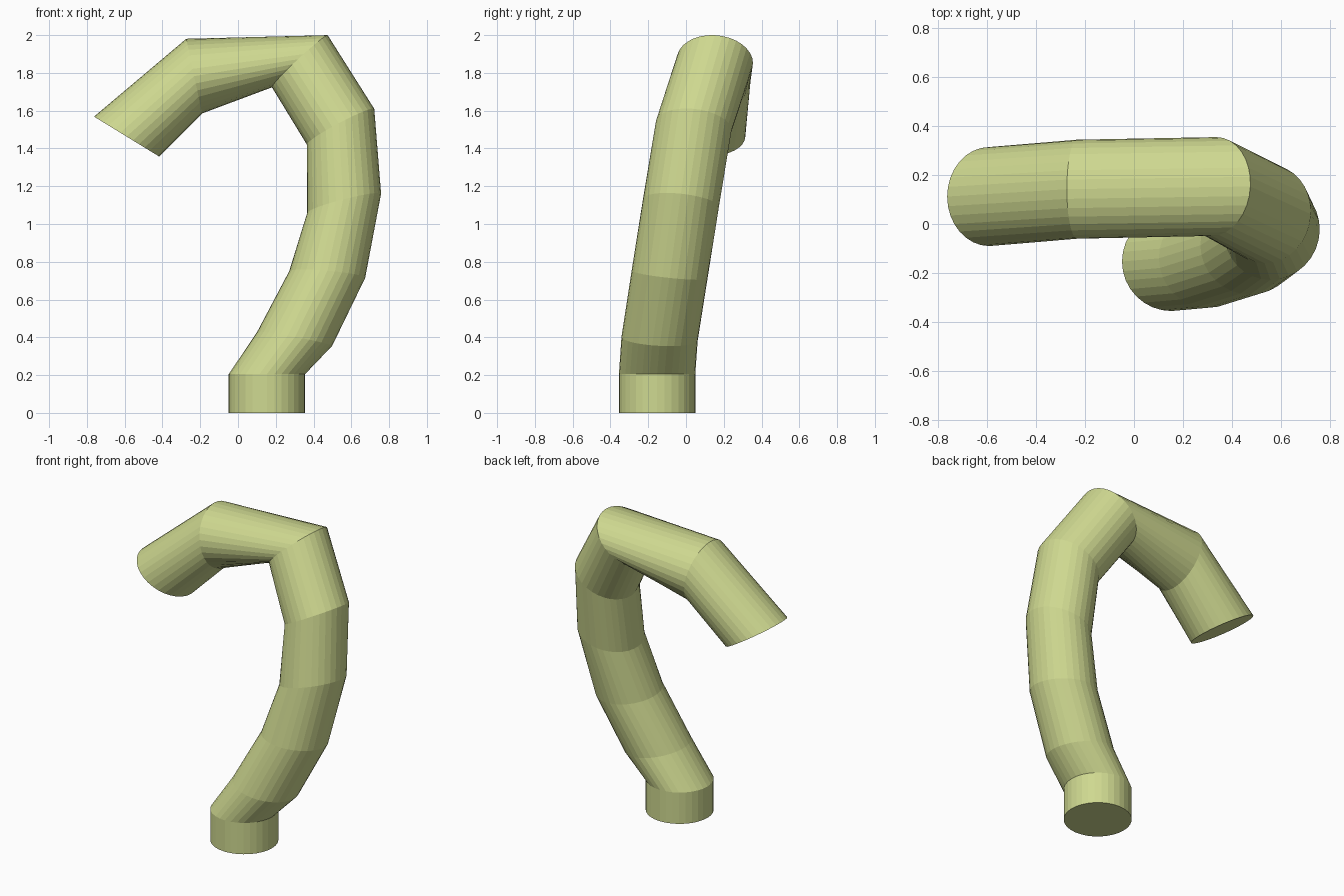
import bpy, bmesh
from math import cos, sin, radians, tau
from mathutils import Vector

if "Cube" in bpy.data.objects:
    bpy.data.objects.remove(bpy.data.objects["Cube"])

SIDES = 32
RADIUS = 0.202

# Rings along the bent pipe: centre x, y, z, turn in the xz plane, lean towards the back (degrees)
RINGS = [
    (0.153, -0.153, 0.0, 0, 0),
    (0.153, -0.153, 0.205, 0, 0),
    (0.300, -0.140, 0.392, -10.6, 3),
    (0.472, -0.087, 0.732, -5, 6),
    (0.562, -0.027, 1.110, 14.5, 6),
    (0.543, 0.040, 1.515, 28, 6),
    (0.327, 0.153, 1.862, 43, 4),
    (-0.232, 0.142, 1.783, 102, 0),
    (-0.590, 0.112, 1.463, 148.5, 0),
]


def ring_points(x, y, z, turn, lean):
    a, t = radians(turn), radians(lean)
    u = Vector((cos(a), 0, sin(a)))
    n = Vector((-sin(a), 0, cos(a)))
    v = Vector((0, 1, 0)) * cos(t) - n * sin(t)
    for i in range(SIDES):
        w = tau * i / SIDES
        yield Vector((x, y, z)) + RADIUS * (cos(w) * u + sin(w) * v)


# Bent pipe: rings bridged with flat faces, capped at both ends
bm = bmesh.new()
rings = [[bm.verts.new(p) for p in ring_points(*r)] for r in RINGS]
for low, high in zip(rings, rings[1:]):
    for i in range(SIDES):
        j = (i + 1) % SIDES
        bm.faces.new((low[i], low[j], high[j], high[i]))
bm.faces.new(rings[0][::-1])
bm.faces.new(rings[-1])
bmesh.ops.recalc_face_normals(bm, faces=bm.faces)

mesh = bpy.data.meshes.new("bent_pipe")
bm.to_mesh(mesh)
bm.free()
pipe = bpy.data.objects.new("bent_pipe", mesh)
bpy.context.collection.objects.link(pipe)

# Pale olive colour
mat = bpy.data.materials.new("pale_olive")
mat.diffuse_color = (0.62, 0.69, 0.28, 1)
mat.use_nodes = True
mat.node_tree.nodes["Principled BSDF"].inputs["Base Color"].default_value = mat.diffuse_color
mesh.materials.append(mat)
